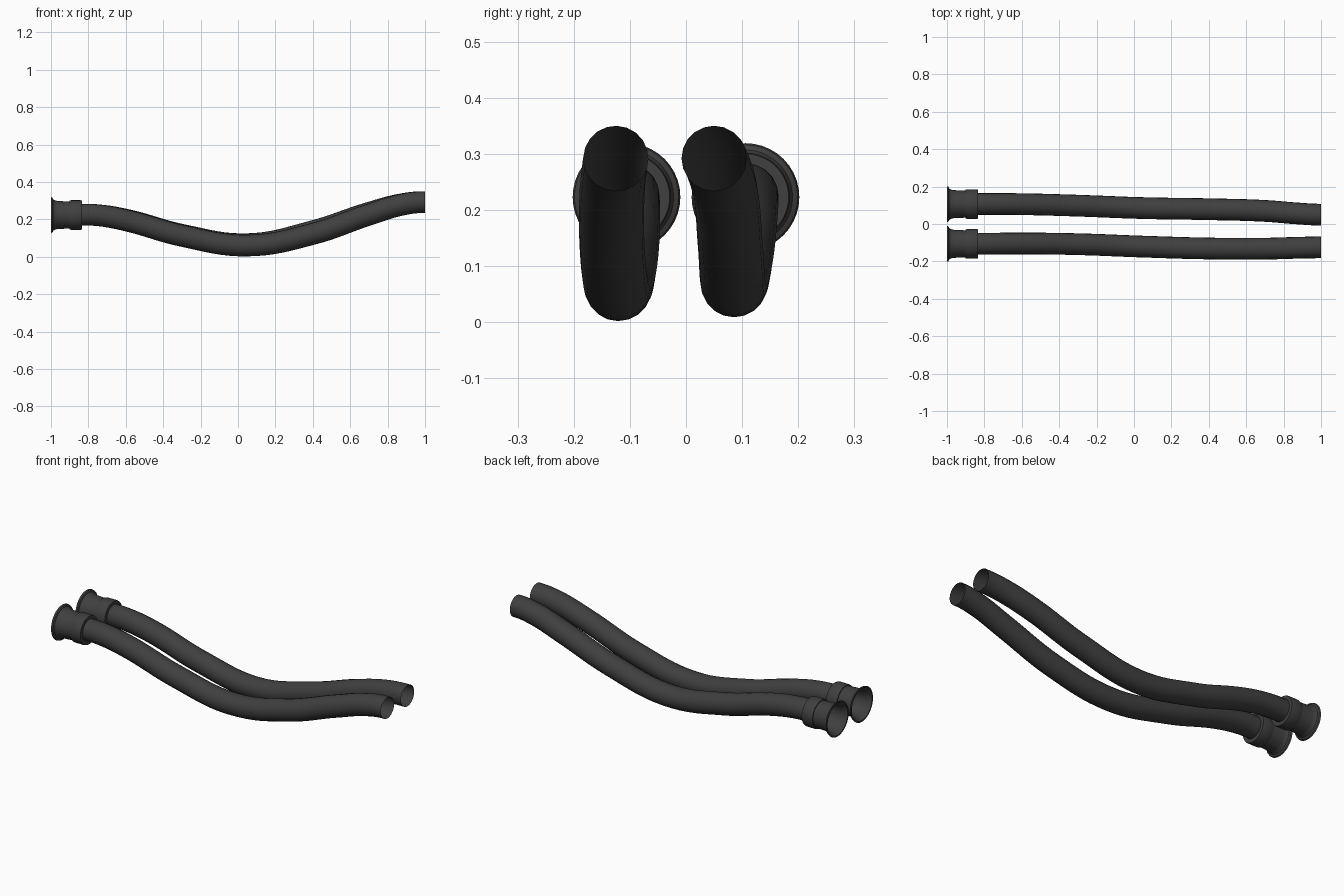
import bpy, bmesh, math

if "Cube" in bpy.data.objects:
    bpy.data.objects.remove(bpy.data.objects["Cube"])

SIDES = 40
HOSE_R = 0.058


def smooth(obj, angle=30):
    bpy.ops.object.select_all(action='DESELECT')
    obj.select_set(True)
    bpy.context.view_layer.objects.active = obj
    bpy.ops.object.shade_smooth_by_angle(angle=math.radians(angle))


def paint(obj):
    obj.data.materials.clear()
    obj.data.materials.append(rubber)


def hose(name, pts):
    """Open tube swept along a smooth path with ends facing along x."""
    cu = bpy.data.curves.new(name + "_path", 'CURVE')
    cu.dimensions = '3D'
    cu.bevel_depth = HOSE_R
    cu.bevel_resolution = SIDES // 4 - 2
    cu.resolution_u = 8
    sp = cu.splines.new('BEZIER')
    sp.bezier_points.add(len(pts) - 1)
    for bp, p in zip(sp.bezier_points, pts):
        bp.co = p
        bp.handle_left_type = bp.handle_right_type = 'AUTO'
    # level both ends so the cut faces are vertical
    for bp in (sp.bezier_points[0], sp.bezier_points[-1]):
        x, y, z = bp.co
        bp.handle_left_type = bp.handle_right_type = 'FREE'
        bp.handle_left = (x - 0.05, y, z)
        bp.handle_right = (x + 0.05, y, z)
    obj = bpy.data.objects.new(name, cu)
    bpy.context.collection.objects.link(obj)
    bpy.ops.object.select_all(action='DESELECT')
    obj.select_set(True)
    bpy.context.view_layer.objects.active = obj
    bpy.ops.object.convert(target='MESH')
    obj = bpy.context.view_layer.objects.active
    paint(obj)
    smooth(obj)


def lathe_x(name, profile, y, z):
    """Revolve (x, radius) points around an axis parallel to x."""
    bm = bmesh.new()
    rings = []
    for x, r in profile:
        rings.append([bm.verts.new((x, y + r * math.cos(2 * math.pi * i / SIDES),
                                    z + r * math.sin(2 * math.pi * i / SIDES)))
                      for i in range(SIDES)])
    for a, b in zip(rings, rings[1:]):
        for i in range(SIDES):
            j = (i + 1) % SIDES
            bm.faces.new((a[i], a[j], b[j], b[i]))
    bmesh.ops.recalc_face_normals(bm, faces=bm.faces)
    me = bpy.data.meshes.new(name)
    bm.to_mesh(me)
    bm.free()
    obj = bpy.data.objects.new(name, me)
    bpy.context.collection.objects.link(obj)
    paint(obj)
    smooth(obj)


rubber = bpy.data.materials.new("dark_rubber")
rubber.diffuse_color = (0.05, 0.05, 0.05, 1)
rubber.use_nodes = True
rubber.node_tree.nodes["Principled BSDF"].inputs["Base Color"].default_value = rubber.diffuse_color

# Hoses
hose("front_hose", [(-0.86, -0.105, 0.225), (-0.75, -0.105, 0.222), (-0.6, -0.104, 0.195),
                    (-0.3, -0.108, 0.112), (0.05, -0.121, 0.060), (0.4, -0.131, 0.122),
                    (0.7, -0.132, 0.225), (0.88, -0.127, 0.279), (1.0, -0.125, 0.292)])
hose("back_hose", [(-0.86, 0.107, 0.225), (-0.75, 0.107, 0.222), (-0.6, 0.106, 0.198),
                   (-0.3, 0.098, 0.117), (0.05, 0.085, 0.067), (0.4, 0.079, 0.136),
                   (0.7, 0.070, 0.234), (0.88, 0.056, 0.281), (1.0, 0.050, 0.292)])

# End fittings: flared mouth, sleeve, wider collar
profile = [(-0.86, 0.058), (-0.965, 0.070), (-0.99, 0.083), (-1.0, 0.088), (-1.0, 0.096),
           (-0.992, 0.093), (-0.988, 0.084), (-0.975, 0.077), (-0.965, 0.075),
           (-0.90, 0.072), (-0.90, 0.077), (-0.893, 0.079), (-0.841, 0.079),
           (-0.834, 0.077), (-0.834, 0.057)]
# straight bore inside the sleeve
profile[0:2] = [(-0.86, 0.056), (-0.86, 0.067), (-0.965, 0.070)]
for name, y in (("front_fitting", -0.106), ("back_fitting", 0.106)):
    lathe_x(name, profile, y, 0.223)
